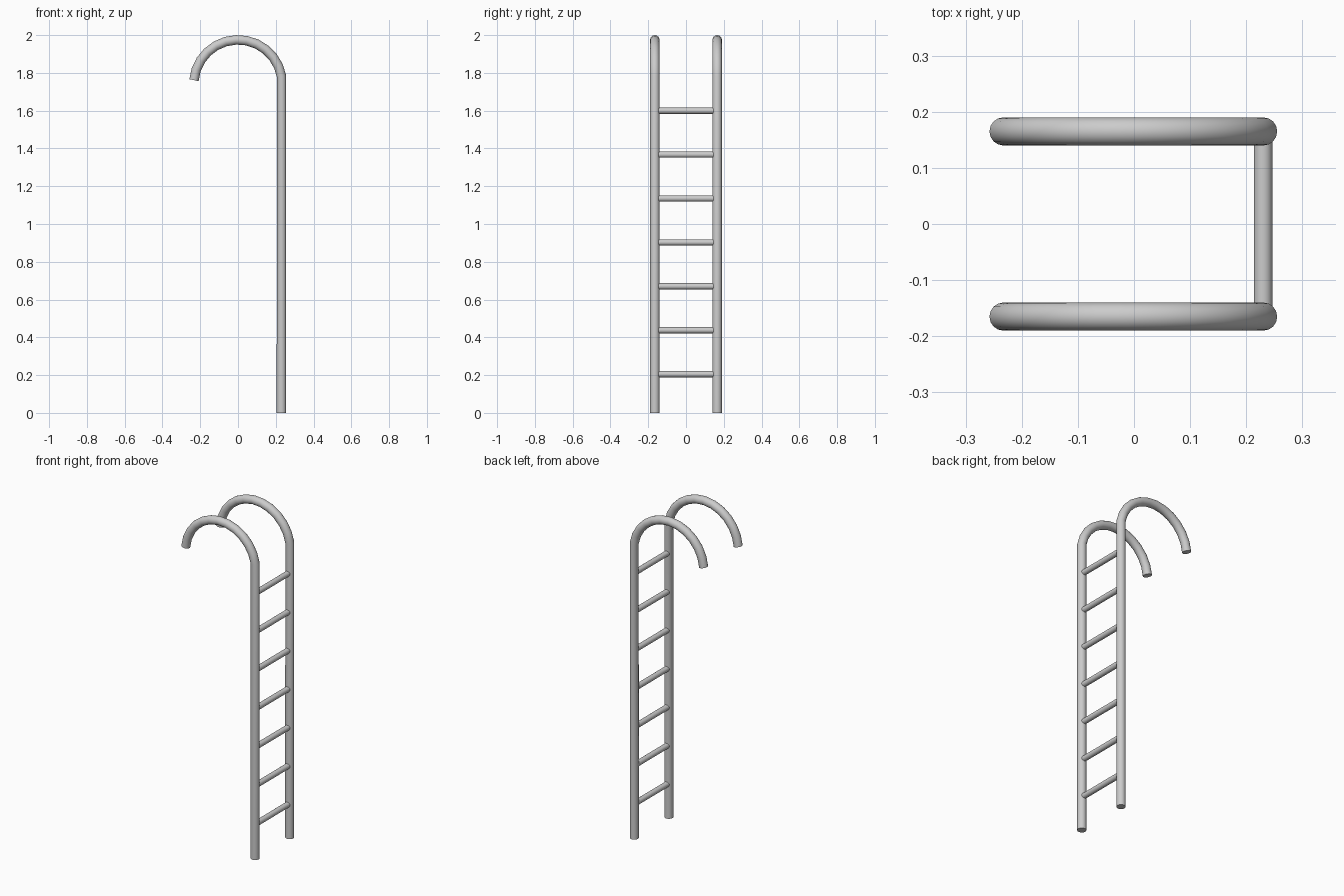
import bpy
from math import sin, cos, pi, radians

if "Cube" in bpy.data.objects:
    bpy.data.objects.remove(bpy.data.objects["Cube"])

RAIL_X, RAIL_Y, RAIL_R = 0.23, 0.165, 0.025
HOOK_R, HOOK_Z = 0.234, 1.741
RUNG_R, RUNGS, RUNG_LOW, RUNG_HIGH = 0.0165, 7, 0.205, 1.6


def finish(name):
    obj = bpy.context.object
    obj.name = name
    bpy.ops.object.shade_smooth_by_angle(angle=radians(40))
    return obj


def tube(name, path, radius):
    """Round bar with closed ends along a path."""
    curve = bpy.data.curves.new(name, 'CURVE')
    curve.dimensions = '3D'
    curve.bevel_depth = radius
    curve.bevel_resolution = 6
    curve.use_fill_caps = True
    spline = curve.splines.new('POLY')
    spline.points.add(len(path) - 1)
    for point, co in zip(spline.points, path):
        point.co = (*co, 1)
    obj = bpy.data.objects.new(name, curve)
    bpy.context.collection.objects.link(obj)
    bpy.ops.object.select_all(action='DESELECT')
    bpy.context.view_layer.objects.active = obj
    obj.select_set(True)
    bpy.ops.object.convert(target='MESH')
    return finish(name)


# Side rails: straight upright bending over into a hook
for name, y in (("front_rail", -RAIL_Y), ("back_rail", RAIL_Y)):
    path = [(RAIL_X, y, 0)]
    for i in range(13):
        a = radians(10 + 165 * i / 12)
        path.append((HOOK_R * cos(a), y, HOOK_Z + HOOK_R * sin(a)))
    tube(name, path, RAIL_R)

# Evenly spaced rungs between the rails
for i in range(RUNGS):
    z = RUNG_LOW + (RUNG_HIGH - RUNG_LOW) * i / (RUNGS - 1)
    bpy.ops.mesh.primitive_cylinder_add(
        vertices=24, radius=RUNG_R, depth=2 * RAIL_Y,
        location=(RAIL_X, 0, z), rotation=(pi / 2, 0, 0))
    finish(f"rung_{i + 1}")
